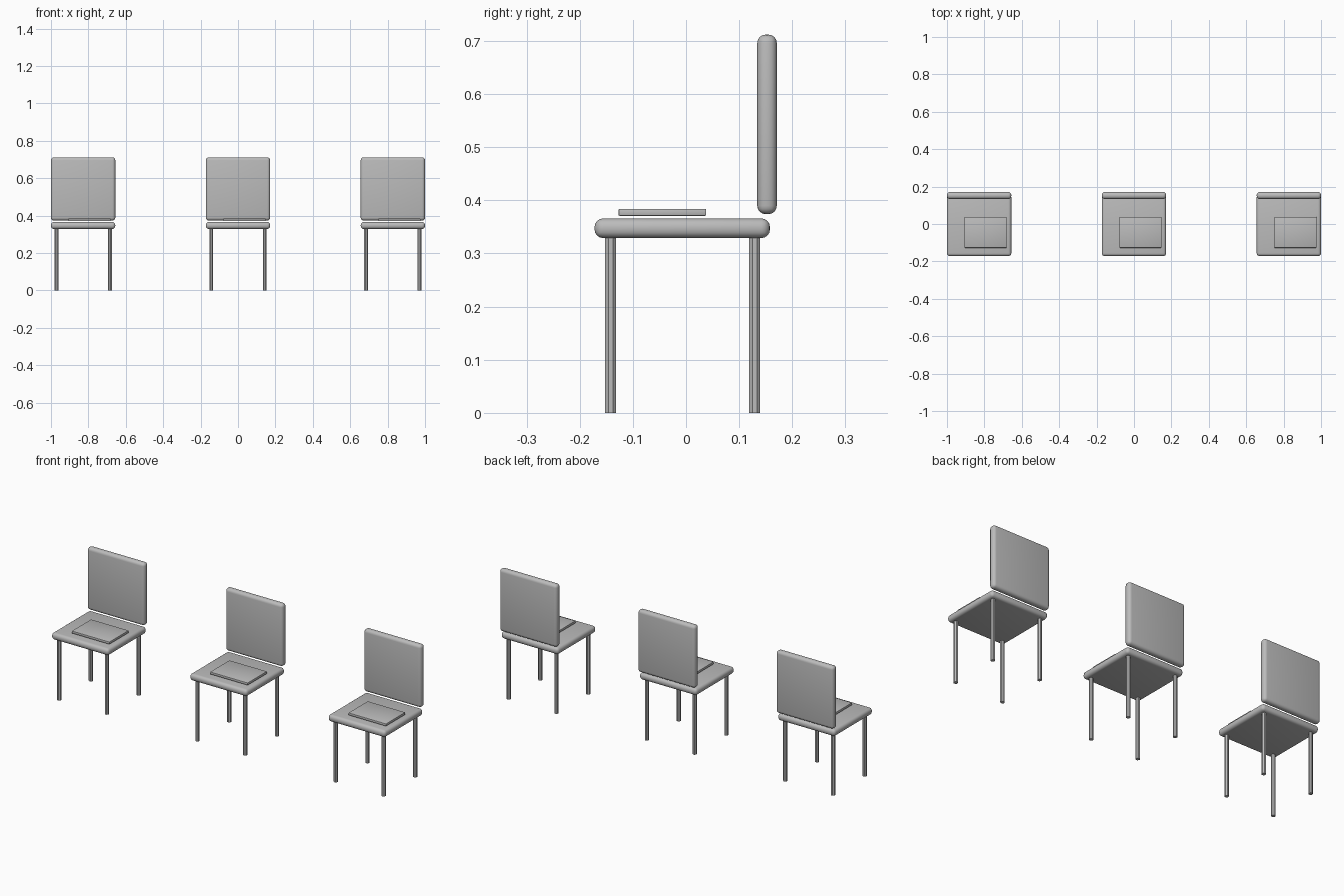
import bpy
import math

default = bpy.data.objects.get("Cube")
if default:
    bpy.data.objects.remove(default, do_unlink=True)

grey = bpy.data.materials.new("plain grey")
grey.use_nodes = True
colour = (0.5, 0.5, 0.5, 1)
grey.diffuse_color = colour
grey.node_tree.nodes["Principled BSDF"].inputs["Base Color"].default_value = colour


def finish(obj, name):
    obj.name = name
    obj.data.materials.append(grey)


def rounded_box(name, low, high, radius, segments=4):
    """Box between two corners with rounded edges."""
    centre = [(a + b) / 2 for a, b in zip(low, high)]
    bpy.ops.mesh.primitive_cube_add(size=1, location=centre)
    obj = bpy.context.object
    obj.scale = [b - a for a, b in zip(low, high)]
    bpy.ops.object.transform_apply(location=False, rotation=False, scale=True)
    bevel = obj.modifiers.new("rounded edges", "BEVEL")
    bevel.width = radius
    bevel.segments = segments
    bpy.ops.object.modifier_apply(modifier=bevel.name)
    bpy.ops.object.shade_smooth_by_angle(angle=math.radians(35))
    finish(obj, name)


def leg(name, x, y, height):
    """Slim eight-sided leg with flats facing the axes."""
    bpy.ops.mesh.primitive_cylinder_add(
        vertices=8, radius=0.011, depth=height,
        location=(x, y, height / 2), rotation=(0, 0, math.pi / 8))
    finish(bpy.context.object, name)


def chair(label, x):
    half = 0.172
    # Cushioned seat and upright back
    rounded_box(f"{label}_seat", (x - half, -0.172, 0.329), (x + half, 0.158, 0.366), 0.016)
    rounded_box(f"{label}_backrest", (x - half, 0.134, 0.374), (x + half, 0.171, 0.712), 0.016)
    # Thin pad, set off-centre just above the seat
    rounded_box(f"{label}_pad", (x - 0.078, -0.127, 0.371), (x + 0.147, 0.038, 0.384), 0.002, 2)
    # Four legs
    for side, dx in (("right", -0.143), ("left", 0.143)):
        for end, y in (("front", -0.142), ("back", 0.129)):
            leg(f"{label}_{end}_{side}_leg", x + dx, y, 0.332)


for label, x in (("right_chair", -0.828), ("middle_chair", 0), ("left_chair", 0.828)):
    chair(label, x)
